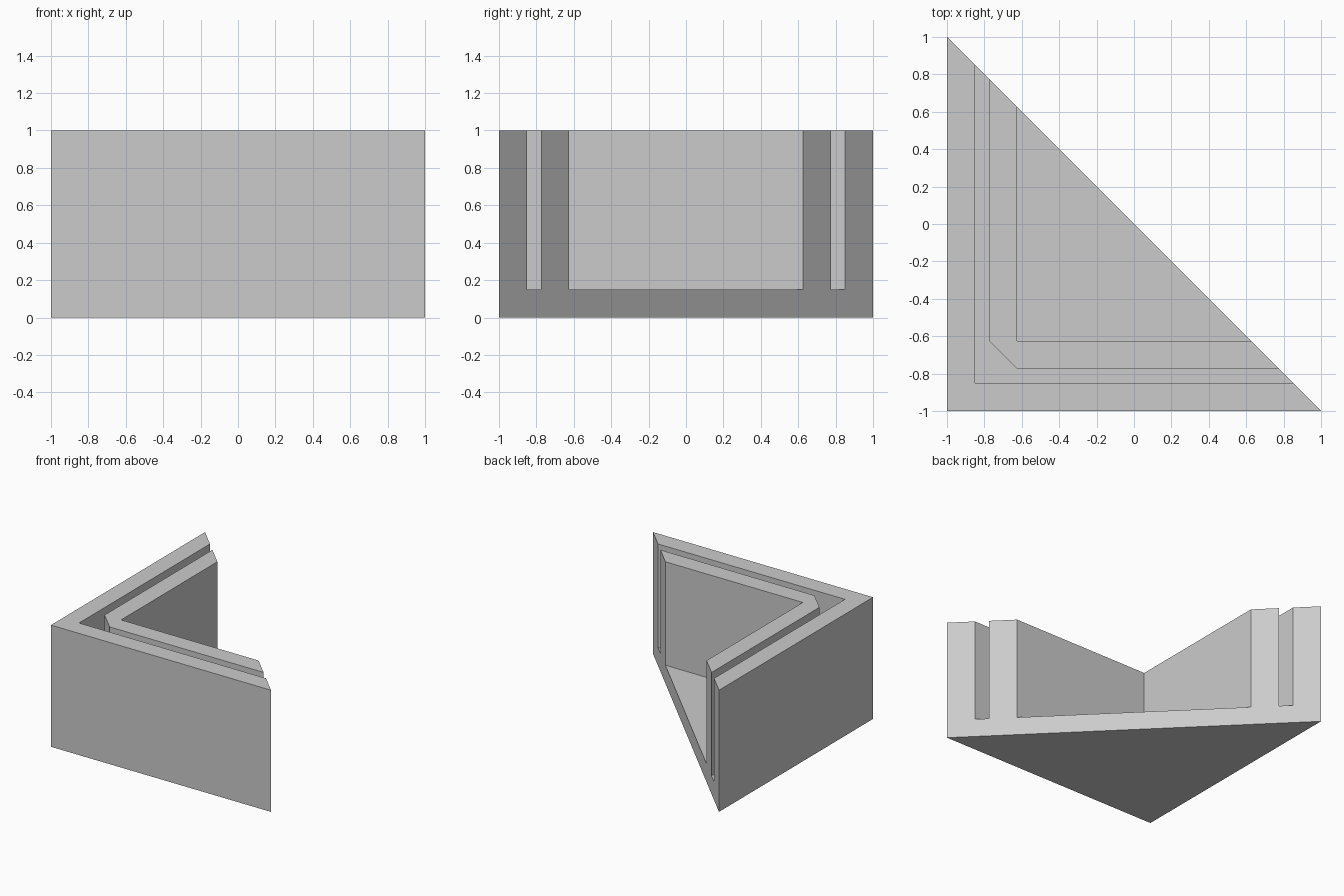
import bpy
import bmesh

cube = bpy.data.objects.get("Cube")
if cube:
    bpy.data.objects.remove(cube, do_unlink=True)

HEIGHT, FLOOR, REACH = 1.0, 0.15, 1.2
SLOT_OUT, SLOT_IN, POCKET = -0.85, -0.775, -0.625

grey = bpy.data.materials.new("light_grey")
grey.use_nodes = True
colour = (0.6, 0.6, 0.6, 1)
grey.diffuse_color = colour
grey.node_tree.nodes["Principled BSDF"].inputs["Base Color"].default_value = colour


def prism(name, outline, bottom, top):
    """Extrude a counter-clockwise plan outline between two heights."""
    bm = bmesh.new()
    base = bm.faces.new([bm.verts.new((x, y, bottom)) for x, y in outline])
    extruded = bmesh.ops.extrude_face_region(bm, geom=[base])["geom"]
    verts = [v for v in extruded if isinstance(v, bmesh.types.BMVert)]
    bmesh.ops.translate(bm, verts=verts, vec=(0, 0, top - bottom))
    bmesh.ops.recalc_face_normals(bm, faces=bm.faces[:])
    mesh = bpy.data.meshes.new(name)
    bm.to_mesh(mesh)
    bm.free()
    mesh.materials.append(grey)
    obj = bpy.data.objects.new(name, mesh)
    bpy.context.collection.objects.link(obj)
    return obj


# Solid triangular corner block
block = prism("corner_block", [(-1, -1), (1, -1), (-1, 1)], 0, HEIGHT)

# Open pocket inside the inner wall
pocket = prism("pocket_cutter",
               [(POCKET, POCKET), (REACH, POCKET), (POCKET, REACH)], FLOOR, REACH)

# L-shaped slot between the walls, mirrored across the corner diagonal
arm = [(REACH, SLOT_OUT), (REACH, SLOT_IN), (POCKET, SLOT_IN)]
slot = prism("slot_cutter",
             [(SLOT_OUT, SLOT_OUT)] + arm + [(y, x) for x, y in reversed(arm)],
             FLOOR, REACH)

# Cut both openings and bake the result
for cutter in (pocket, slot):
    cutter.hide_render = True
    mod = block.modifiers.new(cutter.name, "BOOLEAN")
    mod.operation = "DIFFERENCE"
    mod.solver = "EXACT"
    mod.object = cutter

bpy.context.view_layer.update()
evaluated = block.evaluated_get(bpy.context.evaluated_depsgraph_get())
result = bpy.data.meshes.new_from_object(evaluated)
block.modifiers.clear()
block.data = result
for cutter in (pocket, slot):
    bpy.data.objects.remove(cutter, do_unlink=True)
